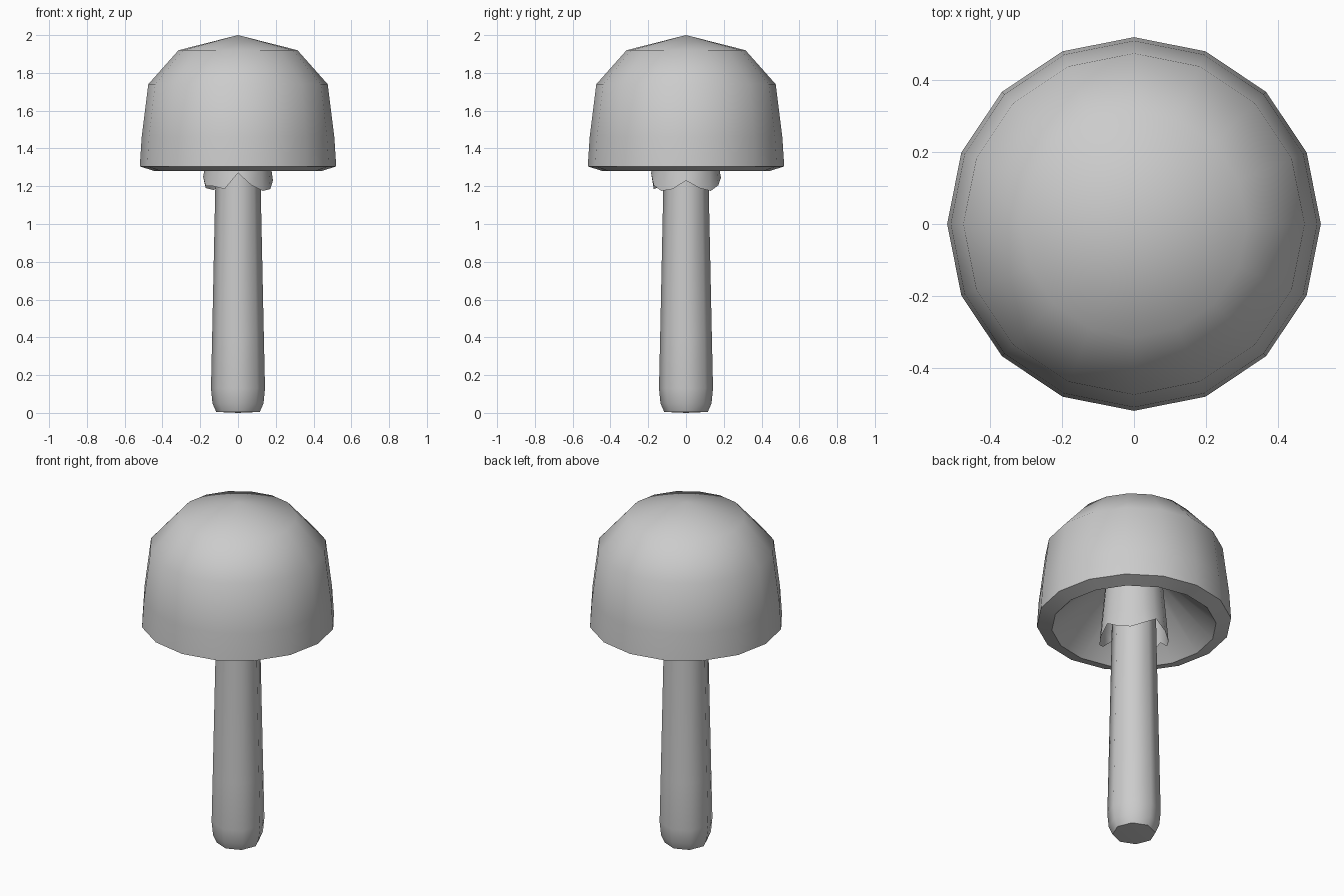
import bpy, math

if "Cube" in bpy.data.objects:
    bpy.data.objects.remove(bpy.data.objects["Cube"])


def lathe(name, profile, sides, angle, wobble=None):
    """Revolve (radius, z) points; zero radius makes a pole."""
    verts, rings, faces = [], [], []
    for k, (r, z) in enumerate(profile):
        n = 1 if r == 0 else sides
        rings.append([len(verts) + i for i in range(n)])
        for i in range(n):
            a = 2 * math.pi * i / sides
            dz = wobble[i] if wobble and k == 0 else 0
            verts.append((r * math.cos(a), r * math.sin(a), z + dz))
    for lo, hi in zip(rings, rings[1:]):
        for i in range(sides):
            j = (i + 1) % sides
            if len(lo) == 1:
                faces.append((lo[0], hi[j], hi[i]))
            elif len(hi) == 1:
                faces.append((lo[i], lo[j], hi[0]))
            else:
                faces.append((lo[i], lo[j], hi[j], hi[i]))
    mesh = bpy.data.meshes.new(name)
    mesh.from_pydata(verts, [], faces)
    mesh.update()
    ob = bpy.data.objects.new(name, mesh)
    bpy.context.collection.objects.link(ob)
    bpy.ops.object.select_all(action='DESELECT')
    ob.select_set(True)
    bpy.context.view_layer.objects.active = ob
    bpy.ops.object.shade_smooth_by_angle(angle=math.radians(angle))
    return ob


# Stem: eight sides, rounded foot, slight taper
lathe("stem", [(0, 0), (0.115, 0.005), (0.135, 0.05), (0.143, 0.13),
               (0.137, 0.4), (0.12, 1.2), (0.115, 1.6)], 8, 50)

# Cap: hollow underside, thick rim, faceted dome
lathe("cap", [(0, 1.6), (0.14, 1.57), (0.44, 1.28), (0.52, 1.305),
              (0.51, 1.46), (0.475, 1.74), (0.315, 1.92), (0, 2.0)], 16, 50)

# Skirt: thin ring with a ragged lower edge, tucked up inside the cap
ragged = [0.03, -0.01, -0.025, 0.005, 0.045, 0.005, -0.02, -0.01,
          0.05, 0.0, 0.0, -0.015, 0.07, 0.005, -0.025, -0.015]
lathe("skirt", [(0.185, 1.2), (0.175, 1.3), (0.15, 1.57)], 16, 50, ragged)
